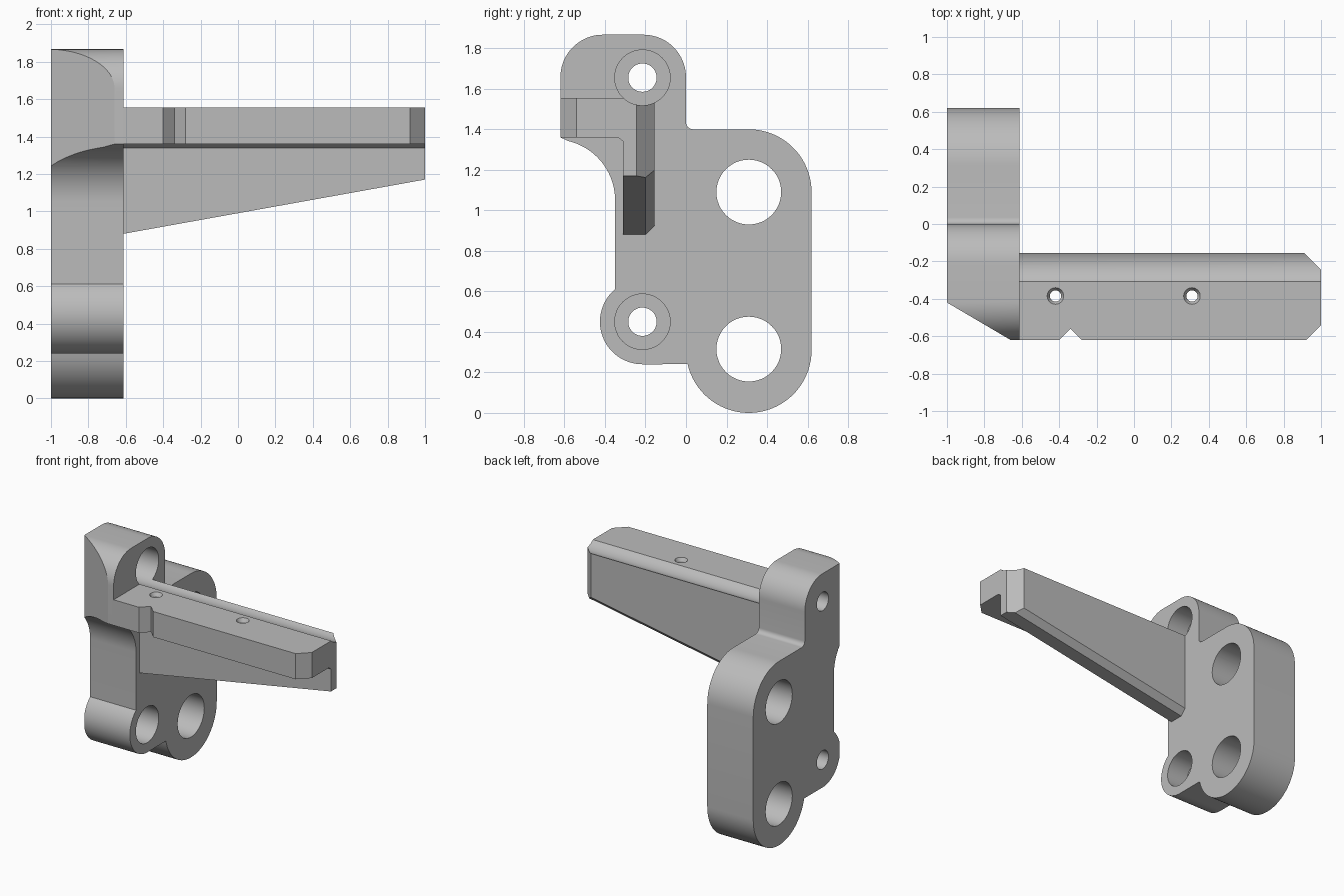
import bpy, bmesh
from math import sin, cos, radians

cube = bpy.data.objects.get("Cube")
if cube:
    bpy.data.objects.remove(cube, do_unlink=True)

grey = bpy.data.materials.new("machined grey")
grey.use_nodes = True
GREY = (0.5, 0.5, 0.5, 1)
grey.diffuse_color = GREY
grey.node_tree.nodes["Principled BSDF"].inputs["Base Color"].default_value = GREY

LEFT, FACE, TIP = -1.0, -0.613, 1.0


def arc(cx, cy, r, start, end, steps=20):
    angles = [radians(start + (end - start) * i / steps) for i in range(steps + 1)]
    return [(cx + r * cos(a), cy + r * sin(a)) for a in angles]


def circle(cx, cy, r):
    return arc(cx, cy, r, 0, 360, 48)[:-1]


def loft(name, loop_a, loop_b, axis, lo, hi):
    """Solid between two matching outlines; axis x takes (y, z), axis z takes (x, y)."""
    def place(p, t):
        return (t, *p) if axis == "x" else (*p, t)
    bm = bmesh.new()
    a = [bm.verts.new(place(p, lo)) for p in loop_a]
    b = [bm.verts.new(place(p, hi)) for p in loop_b]
    bm.faces.new(a)
    bm.faces.new(b)
    for i in range(len(a)):
        j = (i + 1) % len(a)
        bm.faces.new((a[i], a[j], b[j], b[i]))
    bmesh.ops.recalc_face_normals(bm, faces=bm.faces)
    mesh = bpy.data.meshes.new(name)
    bm.to_mesh(mesh)
    bm.free()
    mesh.materials.append(grey)
    obj = bpy.data.objects.new(name, mesh)
    bpy.context.collection.objects.link(obj)
    return obj


def prism(name, loop, axis, lo, hi):
    return loft(name, loop, loop, axis, lo, hi)


def combine(obj, tool, operation="DIFFERENCE"):
    bpy.context.view_layer.objects.active = obj
    mod = obj.modifiers.new("combine", "BOOLEAN")
    mod.operation = operation
    mod.solver = "EXACT"
    mod.object = tool
    bpy.ops.object.modifier_apply(modifier=mod.name)
    bpy.data.objects.remove(tool, do_unlink=True)


# Mounting plate outline, counterclockwise from the lower lobe
outline = (
    arc(0.31, 0.31, 0.31, 193, 360, 36)
    + arc(0.31, 1.09, 0.31, 0, 90)
    + arc(0.035, 1.435, 0.035, 270, 180, 6)
    + arc(-0.21, 1.657, 0.21, 0, 90)
    + arc(-0.41, 1.657, 0.21, 90, 180)
    + [(-0.62, 1.36)]
    + arc(-0.65, 1.05, 0.3, 77, 0)
    + arc(-0.215, 0.45, 0.21, 130, 270, 30)
)
bracket = prism("bracket", outline, "x", LEFT, FACE)

# Slanted front corner of the plate
combine(bracket, prism("corner_cutter", [(-1.1, -0.361), (-0.66, -0.62), (-0.66, -0.8), (-1.1, -0.8)],
                       "z", -0.1, 2))


# Arm: flange on a tapering web, with a chamfered lower back edge
def section(bottom):
    return [(-0.62, 1.36), (-0.335, 1.36), (-0.31, 1.34), (-0.31, bottom),
            (-0.2, bottom), (-0.155, bottom + 0.045), (-0.155, 1.555), (-0.62, 1.555)]


arm = loft("arm", section(0.88), section(1.17), "x", FACE, TIP)

# Tip corners and the front notch
for corner in (
    [(0.92, -0.62), (0.9, -0.64), (1.1, -0.64), (1.1, -0.44)],
    [(0.91, -0.155), (1.1, -0.345), (1.1, -0.1), (0.855, -0.1)],
    [(-0.42, -0.64), (-0.26, -0.64), (-0.34, -0.56)],
):
    combine(arm, prism("corner_cutter", corner, "z", 0.5, 2))

# Small countersunk holes through the flange
for x in (-0.42, 0.31):
    combine(arm, prism("pin_hole_cutter", circle(x, -0.385, 0.03), "z", 1.2, 1.7))
    combine(arm, loft("sink_cutter", circle(x, -0.385, 0.03), circle(x, -0.385, 0.05),
                      "z", 1.53, 1.565))

combine(bracket, arm, "UNION")

# Large through holes
for z in (0.315, 1.09):
    combine(bracket, prism("large_hole_cutter", circle(0.31, z, 0.16), "x", -1.1, -0.5))

# Counterbored screw holes; the upper bore also grooves the top of the arm
for z, reach in ((1.655, 1.1), (0.45, -0.5)):
    combine(bracket, prism("screw_hole_cutter", circle(-0.215, z, 0.07), "x", -1.1, -0.5))
    combine(bracket, prism("bore_cutter", circle(-0.215, z, 0.137), "x", -0.79, reach))

bpy.ops.object.select_all(action="DESELECT")
bracket.select_set(True)
bpy.context.view_layer.objects.active = bracket
bpy.ops.object.shade_smooth_by_angle(angle=radians(25))
